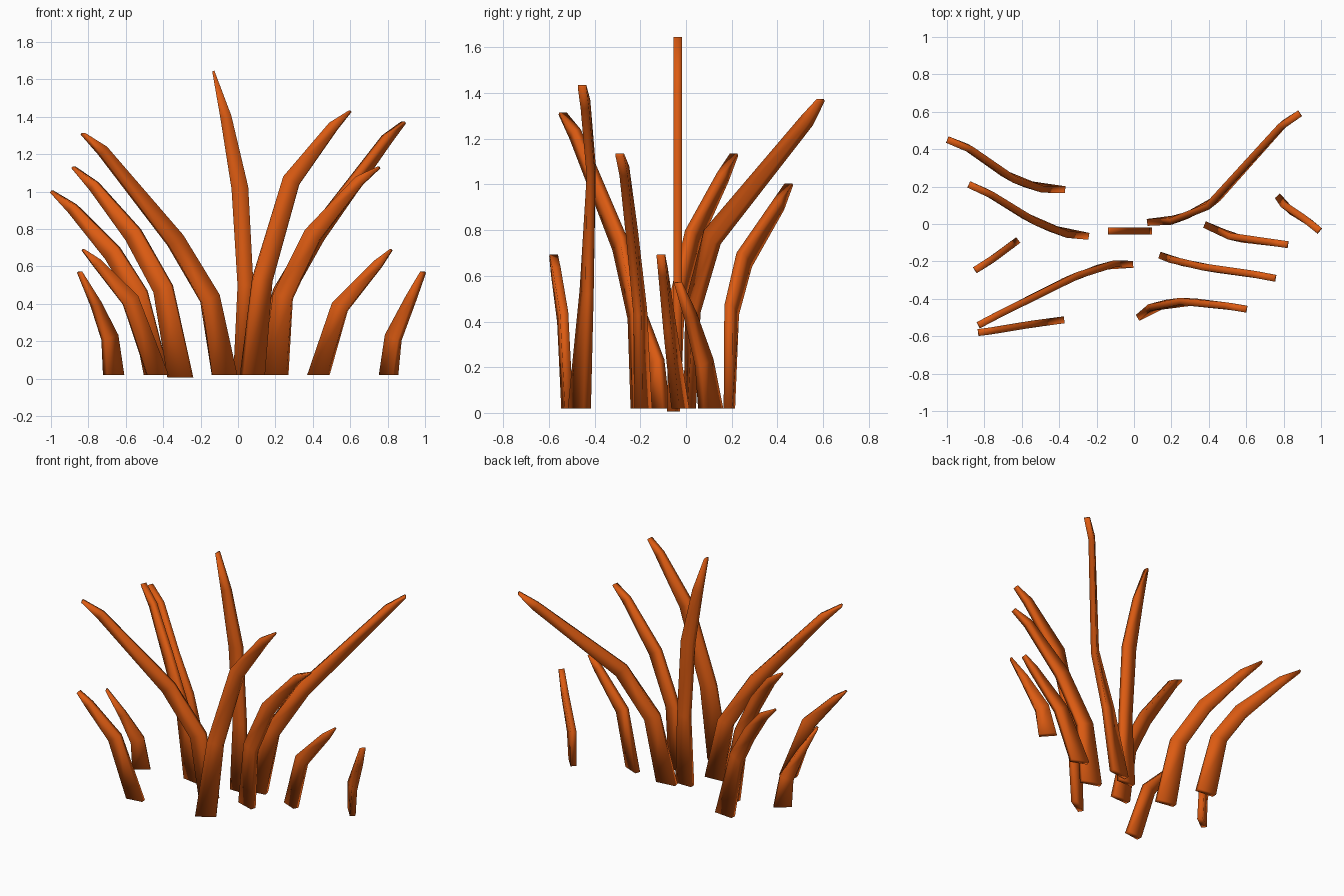
import bpy, bmesh
from mathutils import Vector

if "Cube" in bpy.data.objects:
    bpy.data.objects.remove(bpy.data.objects["Cube"])

orange = bpy.data.materials.new("burnt orange")
orange.diffuse_color = (0.72, 0.105, 0.006, 1)
orange.use_nodes = True
orange.node_tree.nodes["Principled BSDF"].inputs["Base Color"].default_value = orange.diffuse_color
THICK = 0.037
UP = Vector((0, 0, 1))


def blade(name, widths, *points):
    """Sweep a thin rectangular section along a bent path, tapering to the tip."""
    pts = [Vector(p) for p in points]
    last = len(pts) - 1
    bm = bmesh.new()
    rings = []
    for i, p in enumerate(pts):
        before = (p - pts[i - 1]).normalized() if i else Vector()
        after = (pts[i + 1] - p).normalized() if i < last else Vector()
        tangent = (before + after).normalized()
        # thickness direction is level and square to the lean, always facing front
        n = UP.cross(Vector((tangent.x, tangent.y, 0))).normalized()
        if n.y > 0:
            n = -n
        # base is cut level, other sections are square to the path
        side = n.cross(UP if i == 0 else tangent).normalized()
        a, b = side * widths[i] / 2, n * THICK / 2
        rings.append([bm.verts.new(p + q) for q in (a + b, b - a, -a - b, a - b)])
    for lo, hi in zip(rings, rings[1:]):
        for k in range(4):
            j = (k + 1) % 4
            bm.faces.new((lo[k], lo[j], hi[j], hi[k]))
    bm.faces.new(rings[0])
    bm.faces.new(rings[-1])
    bmesh.ops.recalc_face_normals(bm, faces=bm.faces)
    for f in bm.faces:
        f.smooth = True
    me = bpy.data.meshes.new(name)
    bm.to_mesh(me)
    bm.free()
    me.materials.append(orange)
    bpy.context.collection.objects.link(bpy.data.objects.new(name, me))


TALL = (0.135, 0.105, 0.095, 0.055, 0.012)
SHORT = (0.115, 0.09, 0.05, 0.012)

# tall blades, base to tip
blade("blade_back_left", TALL, (-.435, .19, .02), (-.535, .2, .45),
      (-.67, .255, .67), (-.885, .405, .91), (-.995, .45, 1.0))
blade("blade_left", TALL, (-.308, -.055, .005), (-.4, -.04, .48),
      (-.56, .03, .77), (-.77, .16, 1.03), (-.88, .21, 1.13))
blade("blade_front_left", TALL, (-.072, -.22, .02), (-.15, -.225, .43),
      (-.335, -.29, .74), (-.725, -.485, 1.22), (-.83, -.54, 1.31))
blade("blade_centre", (0.12, 0.085, 0.09, 0.06, 0.012), (.035, -.037, .02),
      (.04, -.037, .5), (.01, -.037, 1.02), (-.065, -.037, 1.4), (-.132, -.037, 1.645))
blade("blade_back_right", TALL, (.137, .017, .02), (.24, .03, .46),
      (.42, .115, .77), (.795, .53, 1.28), (.885, .59, 1.37))
blade("blade_right", TALL, (.2, -.187, .02), (.24, -.2, .44),
      (.4, -.235, .77), (.65, -.27, 1.06), (.755, -.29, 1.13))
blade("blade_front_right", TALL, (.077, -.467, .02), (.13, -.435, .53),
      (.285, -.415, 1.06), (.51, -.44, 1.35), (.6, -.455, 1.43))

# short outer blades
blade("short_blade_left", SHORT, (-.665, -.12, .02), (-.685, -.135, .22),
      (-.76, -.19, .4), (-.847, -.245, .57))
blade("short_blade_front_left", SHORT, (-.43, -.52, .02), (-.575, -.54, .42),
      (-.755, -.57, .62), (-.83, -.58, .69))
blade("short_blade_right", SHORT, (.43, -.025, .02), (.545, -.073, .385),
      (.75, -.1, .615), (.82, -.11, .69))
blade("short_blade_far_right", SHORT, (.805, .108, .02), (.83, .08, .22),
      (.925, .018, .43), (.99, -.035, .57))
